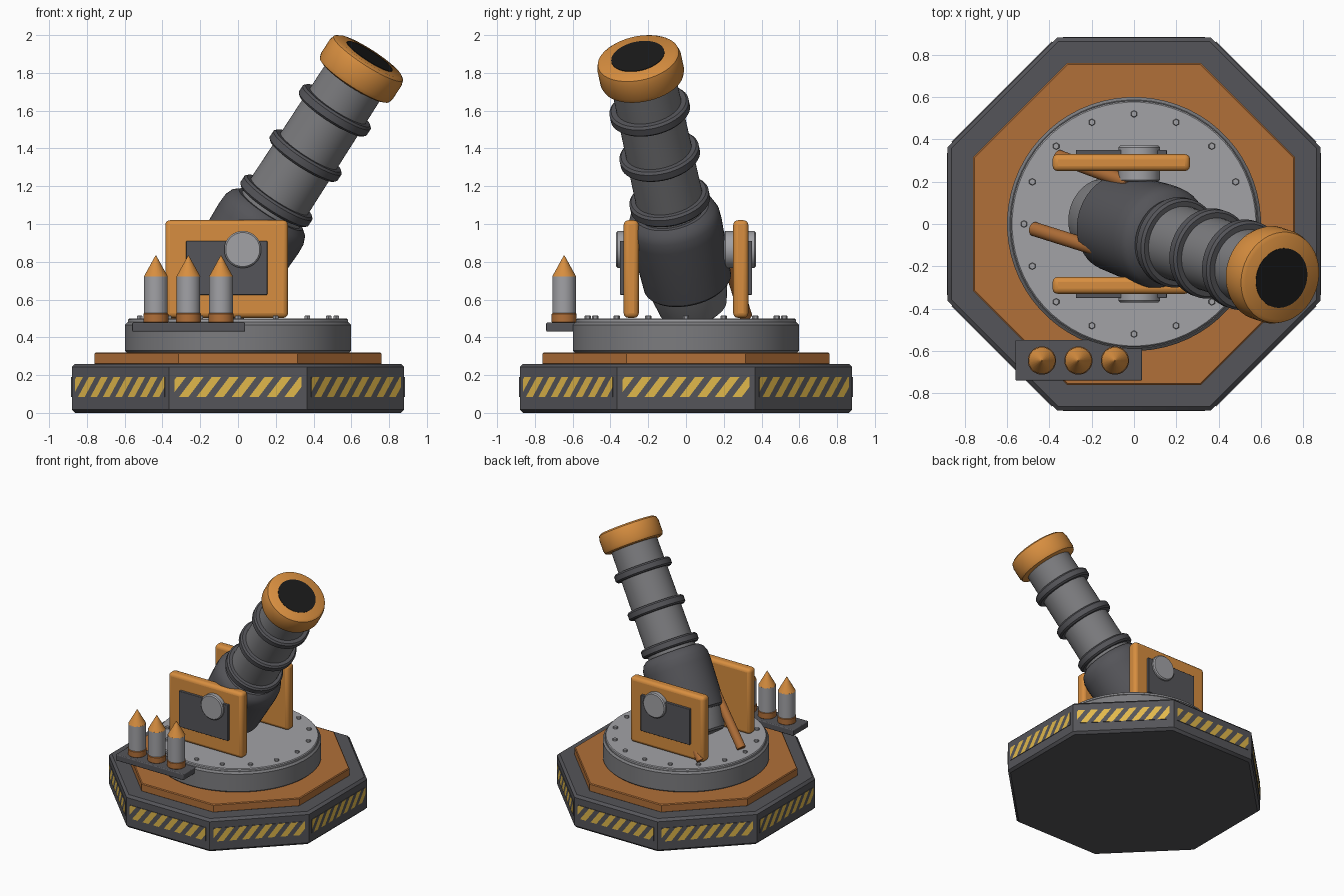
import bpy, bmesh, math
from mathutils import Matrix, Vector

if "Cube" in bpy.data.objects:
    bpy.data.objects.remove(bpy.data.objects["Cube"])


def mat(name, rgb):
    m = bpy.data.materials.new(name)
    m.diffuse_color = (*rgb, 1)
    m.use_nodes = True
    m.node_tree.nodes["Principled BSDF"].inputs["Base Color"].default_value = m.diffuse_color
    return m


ORANGE = mat("orange_paint", (0.68, 0.27, 0.05))
COPPER = mat("copper_paint", (0.44, 0.16, 0.04))
DARK = mat("dark_steel", (0.09, 0.09, 0.10))
STEEL = mat("steel", (0.20, 0.20, 0.21))
LIGHT = mat("light_steel", (0.36, 0.36, 0.38))
YELLOW = mat("hazard_yellow", (0.75, 0.48, 0.07))
BLACK = mat("bore_black", (0.01, 0.01, 0.01))


def finish(name, bm, material, matrix=Matrix(), recalc=True):
    if recalc:
        bmesh.ops.recalc_face_normals(bm, faces=bm.faces)
    me = bpy.data.meshes.new(name)
    bm.to_mesh(me)
    bm.free()
    me.materials.append(material)
    ob = bpy.data.objects.new(name, me)
    bpy.context.collection.objects.link(ob)
    ob.matrix_world = matrix
    bpy.ops.object.select_all(action='DESELECT')
    ob.select_set(True)
    bpy.context.view_layer.objects.active = ob
    bpy.ops.object.shade_smooth_by_angle(angle=math.radians(35))
    return ob


def lathe(name, profile, material, matrix=Matrix(), n=48):
    """Solid of revolution about local z from (radius, height) points, capped at both ends."""
    bm = bmesh.new()
    phase = math.pi / n
    rings = [[bm.verts.new((r * math.cos(phase + 2 * math.pi * i / n),
                            r * math.sin(phase + 2 * math.pi * i / n), z)) for i in range(n)]
             for r, z in profile]
    for a, b in zip(rings, rings[1:]):
        for i in range(n):
            bm.faces.new((a[i], a[(i + 1) % n], b[(i + 1) % n], b[i]))
    bm.faces.new(rings[0][::-1])
    bm.faces.new(rings[-1])
    bmesh.ops.remove_doubles(bm, verts=bm.verts, dist=1e-5)
    return finish(name, bm, material, matrix)


def drum(r, z0, z1, c):
    """Chamfered cylinder profile."""
    return [(r - c, z0), (r, z0 + c), (r, z1 - c), (r - c, z1)]


def box(name, lo, hi, material, bevel=0.0, matrix=Matrix()):
    bm = bmesh.new()
    bmesh.ops.create_cube(bm, size=1)
    for v in bm.verts:
        v.co = [(l + h) / 2 + c * (h - l) for c, l, h in zip(v.co, lo, hi)]
    ob = finish(name, bm, material, matrix)
    if bevel:
        m = ob.modifiers.new("bevel", 'BEVEL')
        m.width, m.segments = bevel, 3
    return ob


def aim(point, direction):
    return Matrix.Translation(point) @ Vector(direction).to_track_quat('Z', 'Y').to_matrix().to_4x4()


# octagonal base and deck
k = 1 / math.cos(math.pi / 8)
lathe("base", [(r * k, z) for r, z in drum(0.88, 0, 0.26, 0.018)], DARK, n=8)
lathe("deck", [(r * k, z) for r, z in drum(0.76, 0.255, 0.32, 0.006)], COPPER, n=8)

# hazard strips on all eight sides
W, Z0, Z1 = 0.335, 0.085, 0.19
for s in range(8):
    turn = Matrix.Rotation(s * math.pi / 4, 4, 'Z')
    box(f"hazard_panel_{s}", (-W, -0.884, Z0), (W, -0.87, Z1), DARK, matrix=turn)
    bm = bmesh.new()
    for i in range(9):
        x = -W - 0.07 + i * 0.093
        bm.faces.new([bm.verts.new((px, -0.8855, pz)) for px, pz in
                      ((x, Z0), (x + 0.05, Z0), (x + 0.13, Z1), (x + 0.08, Z1))])
    for side in (-1, 1):
        bmesh.ops.bisect_plane(bm, geom=bm.verts[:] + bm.edges[:] + bm.faces[:],
                               plane_co=(side * W, 0, 0), plane_no=(side, 0, 0), clear_outer=True)
    finish(f"hazard_stripes_{s}", bm, YELLOW, turn, recalc=False)

# turntable with bolts
lathe("turntable", drum(0.60, 0.315, 0.48, 0.014), STEEL, n=64)
lathe("turntable_top", drum(0.582, 0.47, 0.50, 0.006), LIGHT, n=64)
for i in range(16):
    a = i * math.pi / 8
    lathe(f"bolt_{i}", drum(0.017, 0.495, 0.515, 0.003), LIGHT,
          Matrix.Translation((0.52 * math.cos(a), 0.52 * math.sin(a), 0)), n=6)

# side brackets with inset panel and trunnion cap
for label, s in (("front", -1), ("back", 1)):
    def span(a, b):
        return sorted((s * a, s * b))
    for part, x0, x1, y0, y1, z0, z1, m, bev in (
            ("bracket", -0.385, 0.265, 0.25, 0.33, 0.503, 1.02, ORANGE, 0.025),
            ("bracket_panel", -0.275, 0.155, 0.32, 0.35, 0.625, 0.91, DARK, 0.004)):
        ya, yb = span(y0, y1)
        box(f"{label}_{part}", (x0, ya, z0), (x1, yb, z1), m, bev)
    lathe(f"{label}_trunnion_cap", drum(0.098, 0.20, 0.37, 0.008), LIGHT,
          aim((0.025, 0, 0.865), (0, s, 0)))

# barrel assembly along its tilted axis
axis = aim((-0.05, 0, 0.73), (0.533, -0.182, 0.826))
lathe("breech_plug", [(0.165, -0.215), (0.182, -0.20), (0.215, -0.05), (0.215, 0)], STEEL, axis)
lathe("breech", [(0.222, -0.055), (0.235, -0.04), (0.249, 0.30), (0.246, 0.355),
                 (0.23, 0.395), (0.20, 0.42)], DARK, axis)
lathe("barrel", [(0.18, 0.38), (0.173, 1.30)], STEEL, axis)
for i, t in enumerate((0.475, 0.765, 1.055)):
    lathe(f"barrel_ring_{i}", drum(0.214, t - 0.031, t + 0.031, 0.012), DARK, axis)
lathe("muzzle", [(0.20, 1.243), (0.218, 1.252), (0.226, 1.275), (0.226, 1.36),
                 (0.218, 1.388), (0.20, 1.40)], ORANGE, axis)
lathe("bore", [(0.143, 1.38), (0.143, 1.403)], BLACK, axis)

# two elevating struts behind the breech, following the barrel's heading
u = Vector((0.946, -0.323, 0))
v = Vector((0.323, 0.946, 0))
for label, side in (("left", 0.185), ("right", -0.175)):
    foot = u * -0.44 + v * side + Vector((0, 0, 0.51))
    head = u * -0.08 + v * side * 0.95 + Vector((0, 0, 0.91))
    lathe(f"{label}_strut", drum(0.034, 0, (head - foot).length, 0.004), COPPER,
          aim(foot, head - foot), n=20)

# ammunition tray with three shells
box("ammo_tray", (-0.56, -0.74, 0.43), (0.038, -0.547, 0.478), DARK, 0.006)
for i in range(3):
    at = Matrix.Translation((-0.435 + i * 0.1725, -0.645, 0))
    lathe(f"shell_rim_{i}", drum(0.067, 0.475, 0.53, 0.006), COPPER, at, n=24)
    lathe(f"shell_body_{i}", [(0.063, 0.52), (0.063, 0.725)], LIGHT, at, n=24)
    lathe(f"shell_tip_{i}", [(0.064, 0.722), (0.002, 0.833)], ORANGE, at, n=24)
